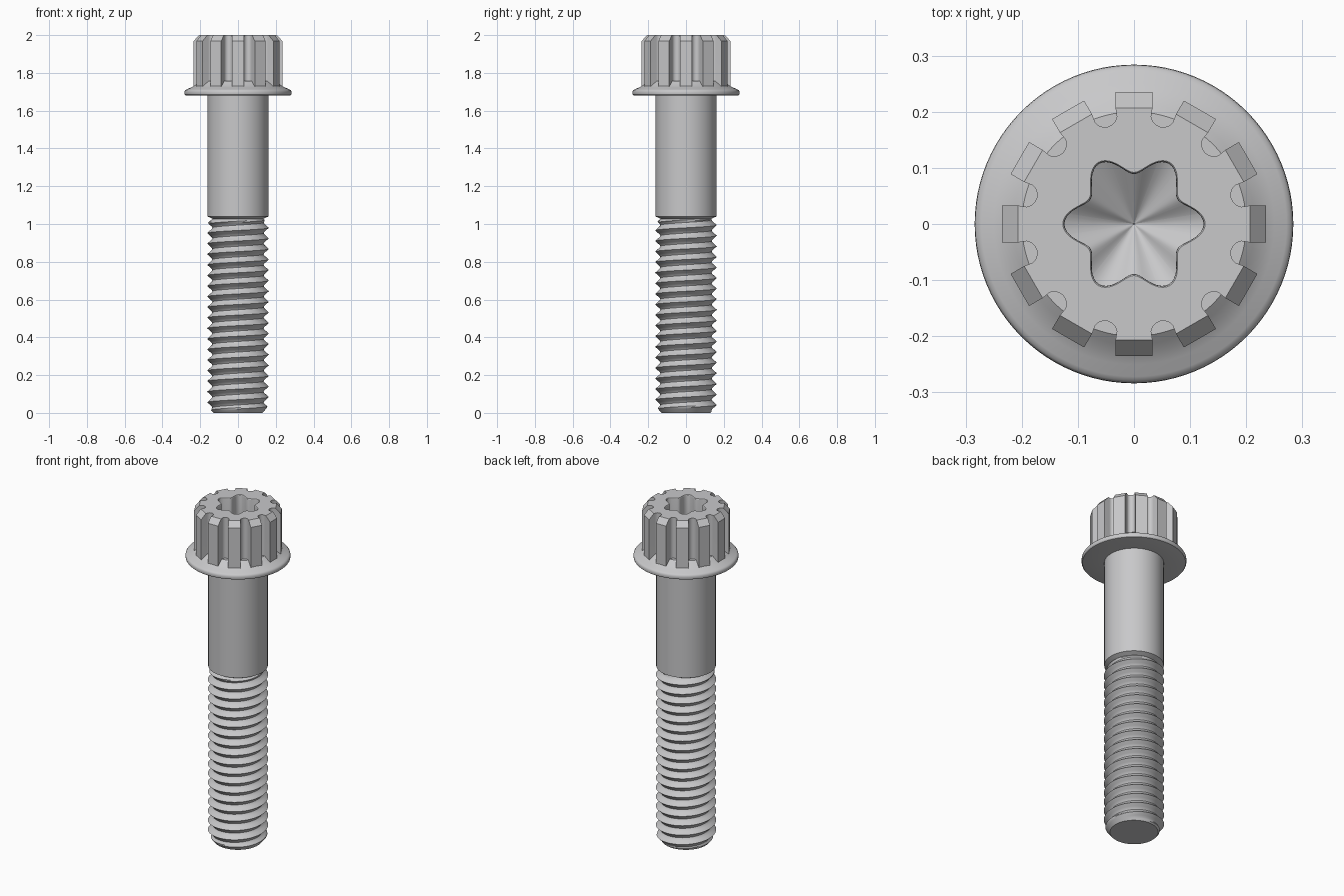
import bpy, bmesh, math
from math import sin, cos, pi, radians

if "Cube" in bpy.data.objects:
    bpy.data.objects.remove(bpy.data.objects["Cube"])

steel = bpy.data.materials.new("steel grey")
steel.diffuse_color = (0.58, 0.58, 0.59, 1)
steel.use_nodes = True
steel.node_tree.nodes["Principled BSDF"].inputs["Base Color"].default_value = steel.diffuse_color


def finish(name, bm, angle=30):
    bmesh.ops.remove_doubles(bm, verts=bm.verts, dist=1e-5)
    bmesh.ops.dissolve_degenerate(bm, edges=bm.edges, dist=1e-5)
    bmesh.ops.recalc_face_normals(bm, faces=bm.faces)
    me = bpy.data.meshes.new(name)
    bm.to_mesh(me)
    bm.free()
    ob = bpy.data.objects.new(name, me)
    me.materials.append(steel)
    bpy.context.collection.objects.link(ob)
    bpy.ops.object.select_all(action='DESELECT')
    bpy.context.view_layer.objects.active = ob
    ob.select_set(True)
    bpy.ops.object.shade_smooth_by_angle(angle=radians(angle))
    return ob


def skin(bm, loops, closed=True):
    """Quads between successive rows of points with equal counts."""
    rows = [[bm.verts.new(p) for p in loop] for loop in loops]
    n = len(rows[0])
    for a, b in zip(rows, rows[1:]):
        for i in range(n if closed else n - 1):
            j = (i + 1) % n
            bm.faces.new((a[i], a[j], b[j], b[i]))
    return rows


def lathe(name, profile, seg=96):
    bm = bmesh.new()
    skin(bm, [[(r * cos(2 * pi * i / seg), r * sin(2 * pi * i / seg), z)
               for i in range(seg)] for r, z in profile])
    return finish(name, bm)


# Plain shank, with a small chamfer where the thread starts
lathe("shank", [(0.13, 1.025), (0.161, 1.04), (0.161, 1.685)])

# Flange: flat underside, rounded rim, shallow concave top
lathe("flange", [(0.15, 1.68), (0.272, 1.68), (0.279, 1.682), (0.283, 1.687),
                 (0.284, 1.694), (0.283, 1.703), (0.279, 1.709), (0.272, 1.713),
                 (0.25, 1.722), (0.23, 1.733), (0.215, 1.745), (0.2, 1.757),
                 (0.17, 1.757)])

# Helical thread with tapered tip and run-out below the shank
PITCH, TOP, SEG, STEPS = 0.056, 1.03, 64, 8
ROOT, CREST = 0.136, 0.163
bm = bmesh.new()
cols = []
for i in range(SEG + 1):
    a = 2 * pi * i / SEG
    col = []
    for j in range(-STEPS, int(TOP / PITCH + 1) * STEPS + 1):
        z = min(max(PITCH * (j / STEPS + i / SEG), 0), TOP)
        ridge = min(abs((j % STEPS) - STEPS / 2) / (STEPS / 2) * 1.15, 1)
        r = CREST - (CREST - ROOT) * ridge
        r = min(r, 0.13 + z * 0.85, ROOT - 0.004 + (TOP - z) * 1.2)
        col.append((r * cos(a), r * sin(a), z))
    cols.append(col)
skin(bm, cols, closed=False)
bmesh.ops.remove_doubles(bm, verts=bm.verts, dist=1e-5)
rim = [e for e in bm.edges if e.is_boundary and all(v.co.z < 1e-4 for v in e.verts)]
bmesh.ops.contextual_create(bm, geom=rim)
finish("thread", bm, 35)

# Splined head: twelve teeth separated by round-bottomed grooves
TEETH, HALF, TIP, BASE = 12, 0.033, 0.235, 0.200


def head_outline(z, tip):
    pts = []
    gx, gr = 0.0219, 0.2012      # groove radius and centre distance
    for k in range(TEETH):
        a = 2 * pi * k / TEETH
        local = [(tip, HALF * (t / 3)) for t in range(-3, 4)]
        for r, s in local:
            pts.append((r * cos(a) - s * sin(a), r * sin(a) + s * cos(a), z))
        g = a + pi / TEETH
        for t in range(9):
            u = pi * t / 8
            r, s = gr - gx * sin(u), -gx * cos(u)
            pts.append((r * cos(g) - s * sin(g), r * sin(g) + s * cos(g), z))
    return pts


def socket(outline, z, grow=0.0, scale=1.0):
    """Six-lobed star sampled at the same angles as the head outline."""
    pts = []
    for x, y, _ in outline:
        a = math.atan2(y, x)
        r = (0.1065 + 0.0175 * cos(6 * a) + grow) * scale
        pts.append((r * cos(a), r * sin(a), z))
    return pts


top = head_outline(2.0, 0.207)
bm = bmesh.new()
skin(bm, [
    head_outline(1.72, TIP), head_outline(1.968, TIP), top,
    socket(top, 2.0, 0.003), socket(top, 1.998, 0.001), socket(top, 1.993),
    socket(top, 1.84), socket(top, 1.815, 0, 0.6), socket(top, 1.79, 0, 0.2),
    [(0, 0, 1.778)] * len(top),
])
finish("splined_head", bm)
